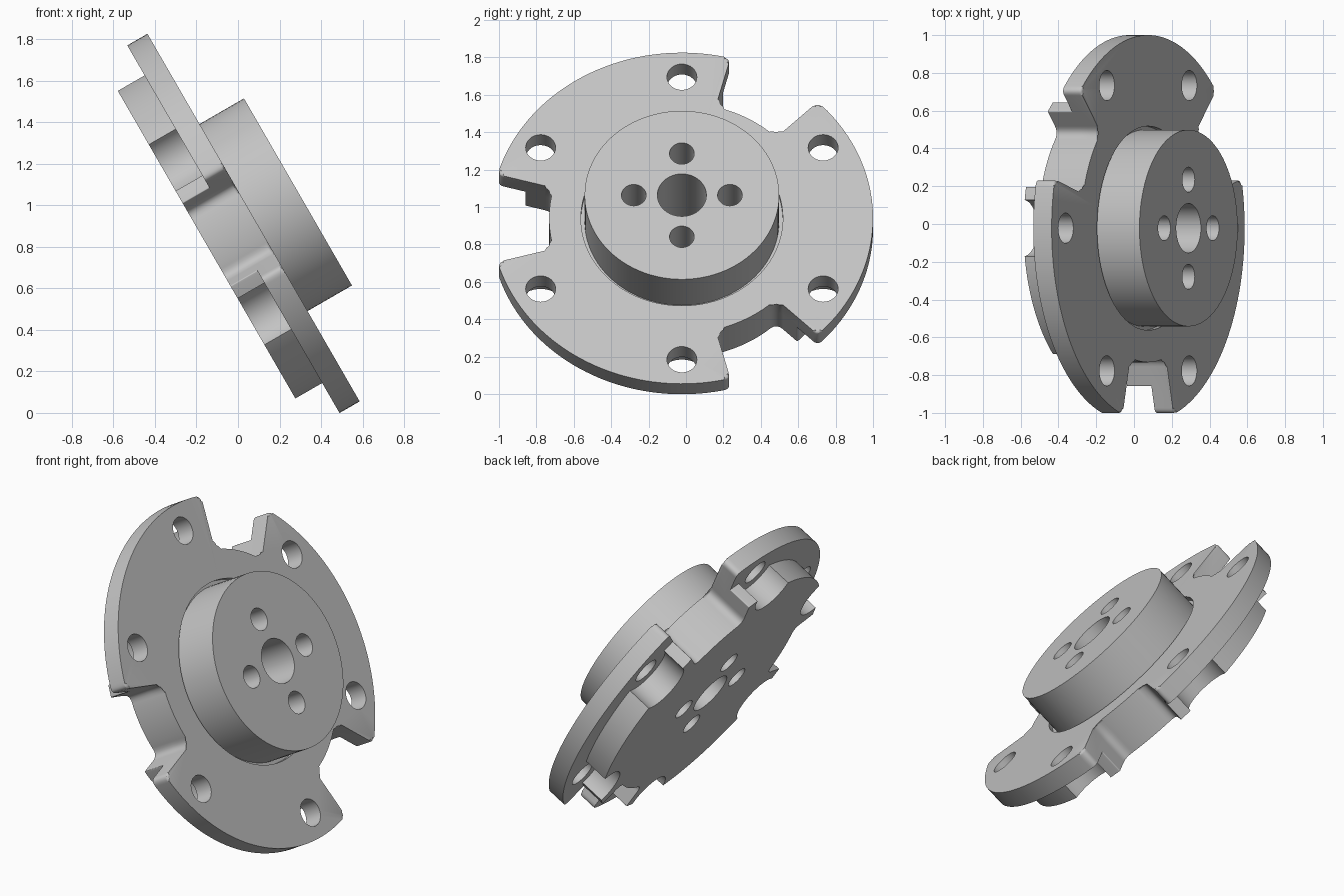
import bpy, bmesh, math
from mathutils import Matrix, Vector

if "Cube" in bpy.data.objects:
    bpy.data.objects.remove(bpy.data.objects["Cube"])

TILT = math.radians(60)
SLOTS = (60, 180, 300)
BOLTS = range(30, 390, 60)
BOLT_R, SLOT_HALF, FLOOR_R = 0.872, 15.3, 0.71

# Part frame: x across, y up the tilted disc, z along its axis
up = Vector((-math.cos(TILT), 0, math.sin(TILT)))
axis = Vector((math.sin(TILT), 0, math.cos(TILT)))
frame = Matrix((Vector((0, 1, 0)), up, axis)).transposed().to_4x4()
frame.translation = up * 0.777 + Vector((0, -0.022, 0))

metal = bpy.data.materials.new("grey_metal")
metal.use_nodes = True
metal.diffuse_color = (0.55, 0.55, 0.55, 1)
metal.node_tree.nodes["Principled BSDF"].inputs["Base Color"].default_value = (0.55, 0.55, 0.55, 1)


def polar(r, deg):
    a = math.radians(deg)
    return Vector((r * math.cos(a), r * math.sin(a)))


def prism(bm, outline, z0, z1):
    """Extrude a closed outline and return its front rim edges."""
    low = [bm.verts.new((p.x, p.y, z0)) for p in outline]
    high = [bm.verts.new((p.x, p.y, z1)) for p in outline]
    bm.faces.new(low[::-1])
    front = bm.faces.new(high)
    n = len(low)
    for i in range(n):
        j = (i + 1) % n
        bm.faces.new((low[i], low[j], high[j], high[i]))
    return list(front.edges)


def circle(r, centre=Vector((0, 0)), n=48):
    return [centre + polar(r, 360 * i / n) for i in range(n)]


def make_object(name, bm):
    mesh = bpy.data.meshes.new(name)
    bm.to_mesh(mesh)
    bm.free()
    mesh.materials.append(metal)
    ob = bpy.data.objects.new(name, mesh)
    bpy.context.collection.objects.link(ob)
    ob.matrix_world = frame
    return ob


def slotted_outline(radius, outer_fillet, inner_fillet):
    """Disc outline with three radial slots and rounded slot corners."""
    pts = []

    def arc(r, a0, a1, fillet, steps):
        margin = math.degrees(fillet / r) + 0.5
        pts.append((polar(r, a0), fillet))
        for i in range(steps + 1):
            pts.append((polar(r, a0 + margin + (a1 - a0 - 2 * margin) * i / steps), 0))
        pts.append((polar(r, a1), fillet))

    for s in SLOTS:
        arc(FLOOR_R, s - SLOT_HALF, s + SLOT_HALF, inner_fillet, 10)
        arc(radius, s + SLOT_HALF, s + 120 - SLOT_HALF, outer_fillet, 40)

    outline = []
    for i, (p, d) in enumerate(pts):
        if not d:
            outline.append(p)
            continue
        a = p + (pts[i - 1][0] - p).normalized() * d
        b = p + (pts[(i + 1) % len(pts)][0] - p).normalized() * d
        for k in range(7):
            t = k / 6
            outline.append(a * (1 - t) ** 2 + p * 2 * t * (1 - t) + b * t ** 2)
    return outline


def cut(target, shapes):
    """Subtract a set of (outline, z0, z1) prisms."""
    bm = bmesh.new()
    for shape in shapes:
        prism(bm, *shape)
    cutter = make_object("cutter", bm)
    cutter.hide_render = True
    mod = target.modifiers.new("cut", 'BOOLEAN')
    mod.operation, mod.solver, mod.object = 'DIFFERENCE', 'EXACT', cutter
    bpy.context.view_layer.objects.active = target
    bpy.ops.object.modifier_apply(modifier=mod.name)
    bpy.data.objects.remove(cutter)


# Central bore with four screw holes around it
hub_holes = [(circle(0.131), 0, 1)]
hub_holes += [(circle(0.066, polar(0.257, a), 32), 0, 1) for a in range(0, 360, 90)]

# Flange with softened front rim, bolt holes and a groove around the boss
bm = bmesh.new()
rim = prism(bm, slotted_outline(1.022, 0.035, 0.05), 0.423, 0.535)
bmesh.ops.bevel(bm, geom=rim, offset=0.014, segments=3, profile=0.5, affect='EDGES')
flange = make_object("flange", bm)
bolt_holes = [(circle(0.08, polar(BOLT_R, a), 32), 0, 1) for a in BOLTS]
cut(flange, hub_holes + bolt_holes)
cut(flange, [(circle(0.54, n=96), 0.505, 1)])

# Back plate with round clearances behind the bolt holes
bm = bmesh.new()
prism(bm, slotted_outline(0.868, 0.006, 0.05), 0.274, 0.423)
back_plate = make_object("back_plate", bm)
clearances = [(circle(0.15, polar(BOLT_R, a)), 0, 1) for a in BOLTS]
cut(back_plate, hub_holes + clearances)

# Raised boss
bm = bmesh.new()
prism(bm, circle(0.52, n=96), 0.48, 0.782)
boss = make_object("boss", bm)
cut(boss, hub_holes)

for ob in (flange, back_plate, boss):
    bpy.ops.object.select_all(action='DESELECT')
    ob.select_set(True)
    bpy.context.view_layer.objects.active = ob
    bpy.ops.object.shade_smooth_by_angle(angle=math.radians(30))
